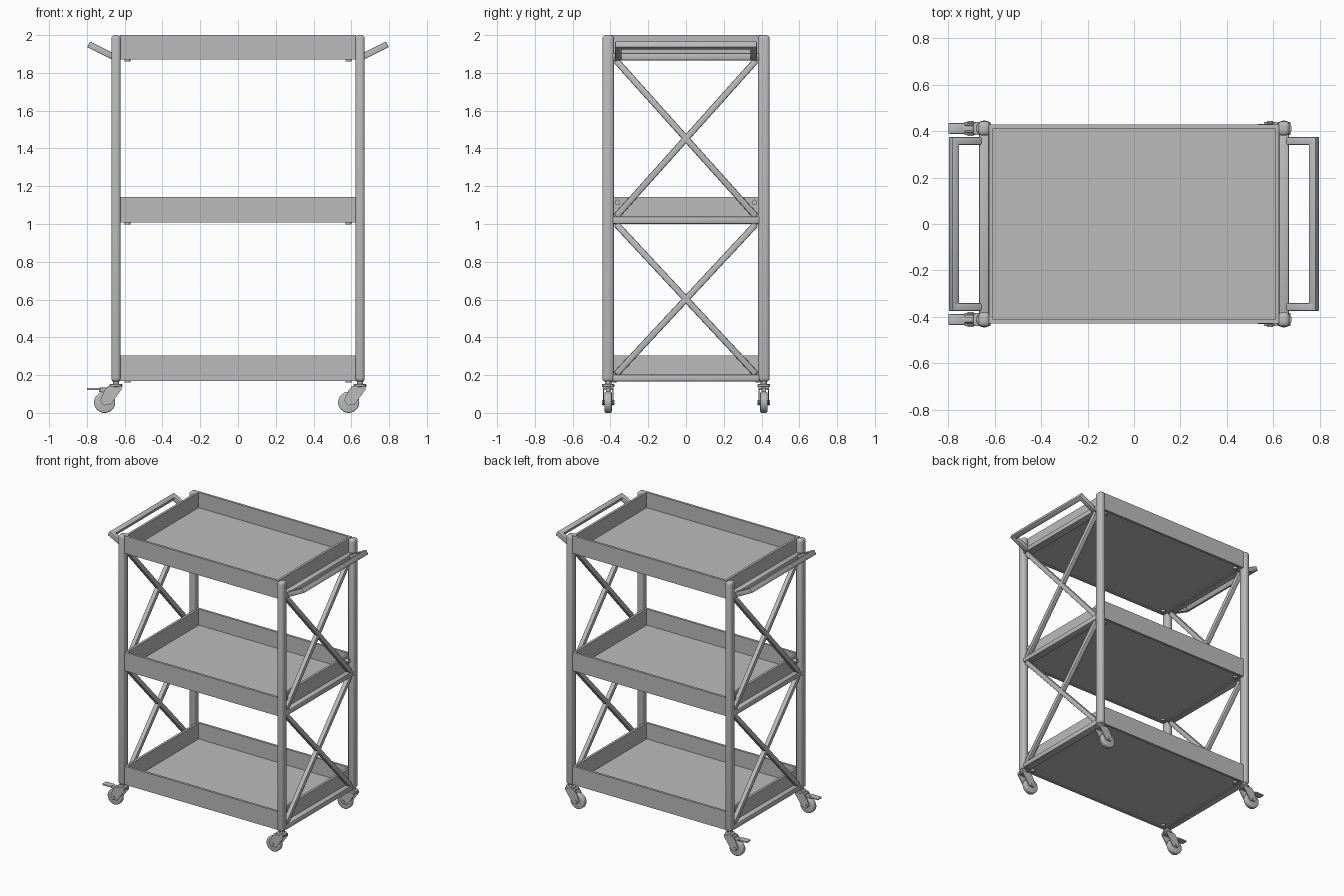
import bpy, bmesh, math
from mathutils import Vector, Matrix

old = bpy.data.objects.get("Cube")
if old:
    bpy.data.objects.remove(old, do_unlink=True)

steel = bpy.data.materials.new("grey_steel")
steel.use_nodes = True
GREY = (0.5, 0.5, 0.5, 1)
steel.diffuse_color = GREY
steel.node_tree.nodes["Principled BSDF"].inputs["Base Color"].default_value = GREY


def finish(name, bm, smooth=True):
    """Turn a bmesh into a named, shaded object."""
    bmesh.ops.recalc_face_normals(bm, faces=bm.faces[:])
    mesh = bpy.data.meshes.new(name)
    bm.to_mesh(mesh)
    bm.free()
    mesh.materials.append(steel)
    ob = bpy.data.objects.new(name, mesh)
    bpy.context.collection.objects.link(ob)
    if smooth:
        bpy.ops.object.select_all(action='DESELECT')
        ob.select_set(True)
        bpy.context.view_layer.objects.active = ob
        bpy.ops.object.shade_smooth_by_angle(angle=math.radians(40))
    return ob


def box(name, centre, size, bevel=0.0, segments=3, rot=None):
    bm = bmesh.new()
    bmesh.ops.create_cube(bm, size=1)
    bmesh.ops.scale(bm, vec=size, verts=bm.verts)
    if bevel:
        bmesh.ops.bevel(bm, geom=bm.edges[:], offset=bevel, segments=segments,
                        profile=0.5, affect='EDGES')
    if rot:
        bmesh.ops.transform(bm, matrix=rot, verts=bm.verts)
    bmesh.ops.translate(bm, vec=centre, verts=bm.verts)
    return finish(name, bm, bool(bevel))


def bar(name, a, b, width, bevel=0.008):
    """Square tube between two points."""
    a, b = Vector(a), Vector(b)
    z = (b - a).normalized()
    ref = Vector((1, 0, 0)) if abs(z.x) < 0.5 else Vector((0, 1, 0))
    y = z.cross(ref).normalized()
    rot = Matrix((y.cross(z), y, z)).transposed().to_4x4()
    return box(name, (a + b) / 2, (width, width, (b - a).length), bevel, 2, rot)


def cylinder(name, centre, radius, depth, axis='Z', segments=24, bevel=0.0):
    bm = bmesh.new()
    bmesh.ops.create_cone(bm, cap_ends=True, segments=segments,
                          radius1=radius, radius2=radius, depth=depth)
    if bevel:
        rims = [e for e in bm.edges if abs(e.verts[0].co.z - e.verts[1].co.z) < 1e-6]
        bmesh.ops.bevel(bm, geom=rims, offset=bevel, segments=3, profile=0.5,
                        affect='EDGES')
    turn = {'X': Matrix.Rotation(math.pi / 2, 4, 'Y'),
            'Y': Matrix.Rotation(math.pi / 2, 4, 'X'), 'Z': Matrix()}[axis]
    bmesh.ops.transform(bm, matrix=Matrix.Translation(centre) @ turn, verts=bm.verts)
    return finish(name, bm)


def plate(name, profile, y, thickness):
    """Extrude an x-z outline along y."""
    bm = bmesh.new()
    face = bm.faces.new([bm.verts.new((x, y - thickness / 2, z)) for x, z in profile])
    new = bmesh.ops.extrude_face_region(bm, geom=[face])["geom"]
    bmesh.ops.translate(bm, vec=(0, thickness, 0),
                        verts=[v for v in new if isinstance(v, bmesh.types.BMVert)])
    return finish(name, bm, False)


POST_X, POST_Y = 0.646, 0.412
TRAY_X, TRAY_Y, RIM = 0.625, 0.429, 0.024


def tray(name, low, high):
    """Open box: floor inset from the top and recessed slightly beneath."""
    bm = bmesh.new()
    bmesh.ops.create_cube(bm, size=1)
    bmesh.ops.scale(bm, vec=(2 * TRAY_X, 2 * TRAY_Y, high - low), verts=bm.verts)
    bmesh.ops.translate(bm, vec=(0, 0, (low + high) / 2), verts=bm.verts)
    for sign, drop in ((1, high - low - 0.018), (-1, 0.006)):
        bm.normal_update()
        face = next(f for f in bm.faces if f.normal.z * sign > 0.9)
        bmesh.ops.inset_region(bm, faces=[face], thickness=RIM)
        inner = bmesh.ops.extrude_face_region(bm, geom=[face])["geom"]
        bmesh.ops.delete(bm, geom=[face], context='FACES')
        bmesh.ops.translate(bm, vec=(0, 0, -sign * drop),
                            verts=[g for g in inner if isinstance(g, bmesh.types.BMVert)])
    finish(name, bm, False)


# Trays with small feet bolts below
for label, low, high in (("bottom", 0.17, 0.305), ("middle", 1.007, 1.143),
                         ("top", 1.87, 2.0)):
    tray(label + "_tray", low, high)
    for sx in (-1, 1):
        for sy in (-1, 1):
            cylinder(label + "_tray_bolt", (sx * 0.585, sy * 0.385, low - 0.003),
                     0.016, 0.014, segments=12)

for sx, side in ((1, "left"), (-1, "right")):
    x = sx * POST_X
    # Corner posts
    for sy, end in ((-1, "front"), (1, "back")):
        box(f"{end}_{side}_post", (x, sy * POST_Y, 1.0825), (0.05, 0.062, 1.835), 0.018)
        cylinder(f"{end}_{side}_bolt", (sx * 0.635, sy * 0.362, 1.115), 0.014, 0.03, 'X', 12)
    # End rails
    for label, z in (("bottom", 0.185), ("middle", 1.02), ("top", 1.885)):
        box(f"{side}_{label}_rail", (x, 0, z), (0.044, 0.78, 0.038), 0.008, 2)
    # Crossed braces
    for label, low, high in (("lower", 0.205, 1.0), ("upper", 1.04, 1.865)):
        for s in (-1, 1):
            bar(f"{side}_{label}_brace", (x, -s * 0.37, low), (x, s * 0.37, high), 0.034)
    # Push handle
    tip = Vector((sx * 0.78, 0, 1.946))
    root = Vector((sx * 0.65, 0, 1.881))
    slope = (tip - root).normalized() * 0.016
    for s in (-1, 1):
        offset = Vector((0, s * 0.358, 0))
        bar(f"{side}_handle_arm", root + offset, tip + offset, 0.034, 0.004)
    angle = -sx * math.atan2(0.065, 0.13)
    box(f"{side}_handle_grip", tip - slope * 0.3, (0.034, 0.75, 0.034), 0.004, 2,
        Matrix.Rotation(angle, 4, 'Y'))

# Casters, all trailing the same way, with brakes on one end
FORK = [(0.028, 0.142), (0.028, 0.122), (-0.03, 0.042), (-0.066, 0.04),
        (-0.085, 0.065), (-0.06, 0.12), (-0.04, 0.142)]
for sx, side in ((1, "left"), (-1, "right")):
    for sy, end in ((-1, "front"), (1, "back")):
        x, y, name = sx * POST_X, sy * POST_Y, f"{end}_{side}"
        cylinder(name + "_caster_stem", (x, y, 0.158), 0.017, 0.03)
        cylinder(name + "_caster_swivel", (x, y, 0.145), 0.034, 0.014, bevel=0.004)
        box(name + "_fork_crown", (x - 0.01, y, 0.134), (0.076, 0.056, 0.012), 0.003, 2)
        for s in (-1, 1):
            plate(name + "_fork_side", [(x + px, pz) for px, pz in FORK],
                  y + s * 0.025, 0.006)
        wheel = (x - 0.06, y, 0.056)
        cylinder(name + "_wheel", wheel, 0.056, 0.038, 'Y', 32, 0.008)
        cylinder(name + "_axle", wheel, 0.013, 0.066, 'Y', 12)
        if sx < 0:
            bar(name + "_brake_lever", (x - 0.03, y, 0.122), (x - 0.09, y, 0.122), 0.024, 0.004)
            box(name + "_brake_pedal", (x - 0.118, y, 0.126), (0.072, 0.046, 0.012), 0.004, 2)
